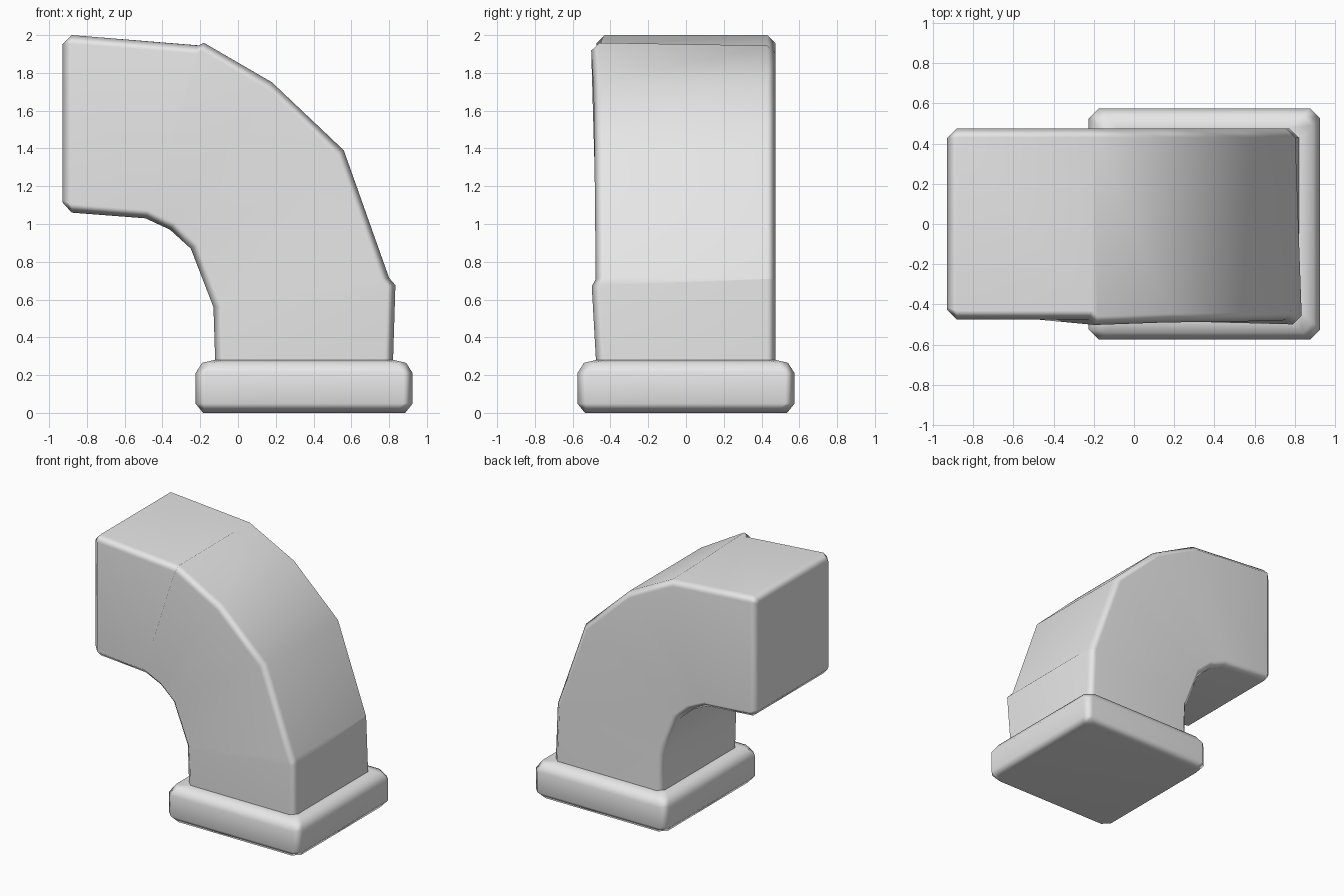
import bpy
import bmesh
import math
from mathutils import Vector

cube = bpy.data.objects.get("Cube")
if cube:
    bpy.data.objects.remove(cube, do_unlink=True)

# Single grey finish
grey = bpy.data.materials.new("plain_grey")
grey.use_nodes = True
grey.diffuse_color = (0.8, 0.8, 0.8, 1)
grey.node_tree.nodes["Principled BSDF"].inputs["Base Color"].default_value = (0.8, 0.8, 0.8, 1)


def chamfered_ring(corners, cut):
    """Turn a four-cornered section into an eight-sided one."""
    points = []
    for i, corner in enumerate(corners):
        for other in (corners[i - 1], corners[(i + 1) % 4]):
            points.append(corner + (other - corner).normalized() * cut)
    return points


def loft(name, rings):
    """Skin a list of equal rings, cap both ends and shade smoothly."""
    bm = bmesh.new()
    loops = [[bm.verts.new(p) for p in ring] for ring in rings]
    for a, b in zip(loops, loops[1:]):
        for i in range(len(a)):
            j = (i + 1) % len(a)
            bm.faces.new((a[i], a[j], b[j], b[i]))
    bm.faces.new(loops[0])
    bm.faces.new(loops[-1])
    bmesh.ops.remove_doubles(bm, verts=bm.verts, dist=0.002)
    bmesh.ops.recalc_face_normals(bm, faces=bm.faces)
    mesh = bpy.data.meshes.new(name)
    bm.to_mesh(mesh)
    bm.free()
    mesh.materials.append(grey)
    obj = bpy.data.objects.new(name, mesh)
    bpy.context.collection.objects.link(obj)
    bpy.ops.object.select_all(action="DESELECT")
    obj.select_set(True)
    bpy.context.view_layer.objects.active = obj
    bpy.ops.object.shade_smooth_by_angle(angle=math.radians(65))
    weighted = obj.modifiers.new("flat_panels", "WEIGHTED_NORMAL")
    weighted.keep_sharp = True
    return obj


# Base flange: rounded square collar, given as (height, inset)
flange = []
for z, inset in ((0, 0.04), (0.05, 0), (0.21, 0), (0.265, 0.035), (0.28, 0.1)):
    h = 0.575 - inset
    corners = [Vector((0.35 + sx * h, sy * h, z))
               for sx, sy in ((-1, -1), (1, -1), (1, 1), (-1, 1))]
    flange.append(chamfered_ring(corners, 0.05))
loft("base_flange", flange)

# Elbow sections: inner point, outer front point, outer back point, outer front y
BACK, FRONT = 0.475, -0.475
sections = [
    ((-0.12, 0.25), (0.82, 0.25), (0.82, 0.25), FRONT),
    ((-0.13, 0.56), (0.835, 0.675), (0.80, 0.71), -0.50),   # lower lip
    ((-0.13, 0.56), (0.80, 0.715), (0.80, 0.71), -0.478),
    ((-0.25, 0.87), (0.56, 1.39), (0.56, 1.39), -0.485),
    ((-0.36, 0.97), (0.18, 1.75), (0.18, 1.75), -0.49),
    ((-0.49, 1.03), (-0.18, 1.96), (-0.20, 1.945), -0.503),  # upper lip
    ((-0.49, 1.03), (-0.21, 1.945), (-0.20, 1.945), FRONT),
    ((-0.88, 1.06), (-0.88, 2.0), (-0.88, 2.0), FRONT),
]
rings = []
for inner, outer_f, outer_b, y in sections:
    corners = [Vector((inner[0], FRONT, inner[1])),
               Vector((outer_f[0], y, outer_f[1])),
               Vector((outer_b[0], BACK, outer_b[1])),
               Vector((inner[0], BACK, inner[1]))]
    rings.append(chamfered_ring(corners, 0.045))

# Bevelled mouth closing the elbow
mouth = [Vector((-0.93, y, z)) for y, z in
         ((FRONT + 0.05, 1.115), (FRONT + 0.05, 1.95),
          (BACK - 0.05, 1.95), (BACK - 0.05, 1.115))]
rings.append(chamfered_ring(mouth, 0.012))
loft("pipe_elbow", rings)
